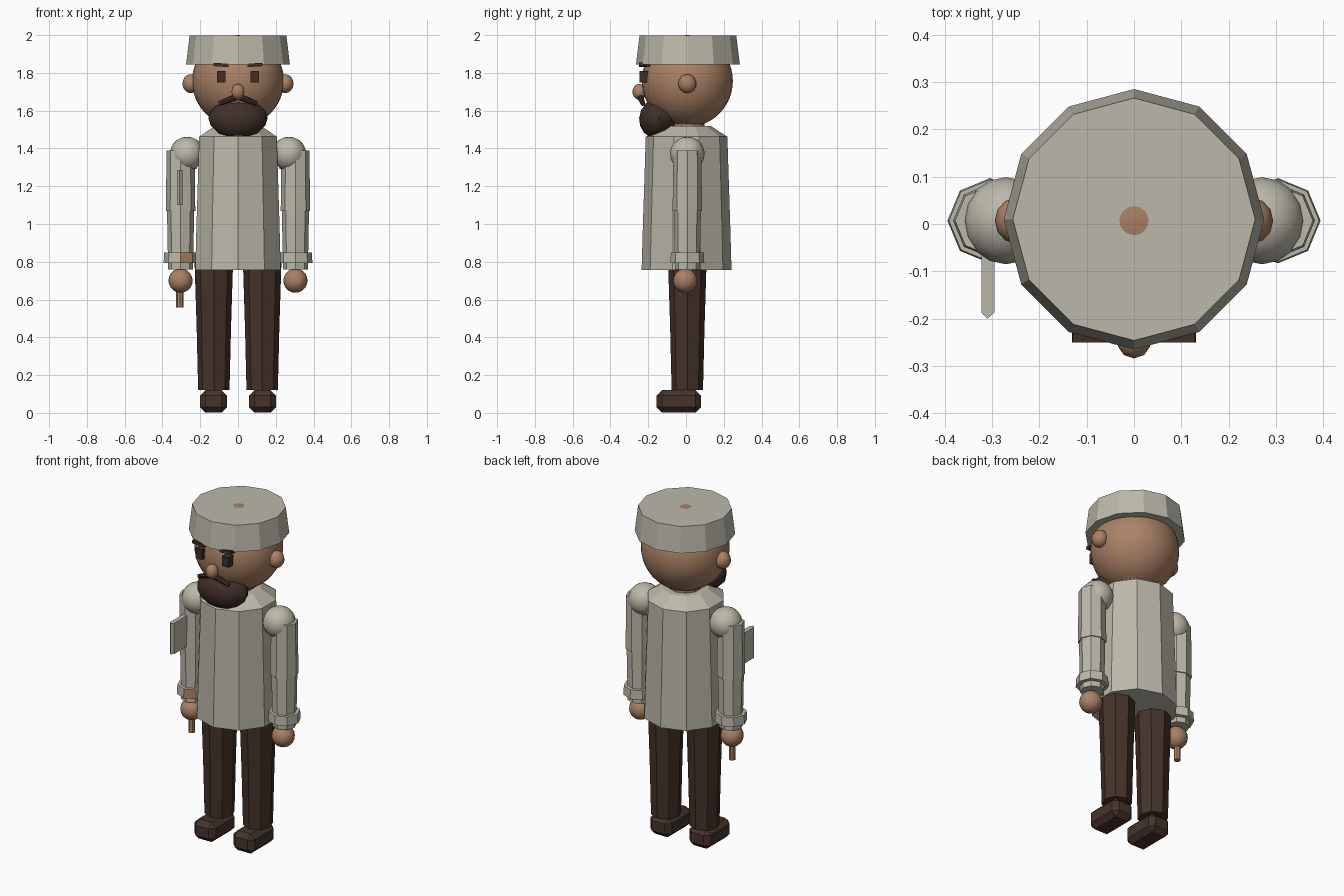
import bpy, bmesh, math
from mathutils import Matrix, Vector

if "Cube" in bpy.data.objects:
    bpy.data.objects.remove(bpy.data.objects["Cube"])

CY = 0.007  # common depth of the body axis


def mat(name, rgb):
    m = bpy.data.materials.new(name)
    m.diffuse_color = (*rgb, 1)
    m.use_nodes = True
    m.node_tree.nodes["Principled BSDF"].inputs["Base Color"].default_value = m.diffuse_color
    return m


CLOTH = mat("pale_cloth", (0.50, 0.48, 0.40))
SKIN = mat("skin", (0.40, 0.22, 0.13))
TROUSER = mat("dark_brown_trousers", (0.058, 0.032, 0.023))
HAIR = mat("dark_hair", (0.050, 0.029, 0.022))
SHOE = mat("shoe_brown", (0.060, 0.034, 0.025))


def finish(bm, name, material, smooth=False):
    bmesh.ops.recalc_face_normals(bm, faces=bm.faces)
    me = bpy.data.meshes.new(name)
    bm.to_mesh(me)
    bm.free()
    me.materials.append(material)
    ob = bpy.data.objects.new(name, me)
    bpy.context.collection.objects.link(ob)
    if smooth:
        bpy.ops.object.select_all(action='DESELECT')
        bpy.context.view_layer.objects.active = ob
        ob.select_set(True)
        bpy.ops.object.shade_smooth_by_angle(angle=math.radians(40))
    return ob


def loft(name, x, y, profile, sides, material):
    """Capped vertical stack of polygons; profile = [(z, radius), ...], one corner faces front."""
    bm = bmesh.new()
    rings = []
    for z, r in profile:
        rings.append([bm.verts.new((x + r * math.sin(2 * math.pi * i / sides),
                                    y - r * math.cos(2 * math.pi * i / sides), z))
                      for i in range(sides)])
    for a, b in zip(rings, rings[1:]):
        for i in range(sides):
            j = (i + 1) % sides
            bm.faces.new((a[i], a[j], b[j], b[i]))
    bm.faces.new(rings[0])
    bm.faces.new(rings[-1])
    return finish(bm, name, material)


def ball(name, loc, scale, material, u=20, v=12, tilt=0):
    bm = bmesh.new()
    M = (Matrix.Translation(loc) @ Matrix.Rotation(tilt, 4, 'X')
         @ Matrix.Diagonal((*scale, 1)))
    bmesh.ops.create_uvsphere(bm, u_segments=u, v_segments=v, radius=1, matrix=M)
    return finish(bm, name, material, True)


def box(name, loc, size, material, bevel=0, turn=0):
    bm = bmesh.new()
    bmesh.ops.create_cube(bm, size=1, matrix=Matrix.Diagonal((*size, 1)))
    if bevel:
        bmesh.ops.bevel(bm, geom=list(bm.edges), offset=bevel, segments=1, affect='EDGES')
    bm.transform(Matrix.Translation(loc) @ Matrix.Rotation(turn, 4, 'Y'))
    return finish(bm, name, material)


def rod(name, p, q, r1, r2, sides, material):
    bm = bmesh.new()
    p, q = Vector(p), Vector(q)
    d = q - p
    M = Matrix.Translation((p + q) / 2) @ d.to_track_quat('Z', 'Y').to_matrix().to_4x4()
    bmesh.ops.create_cone(bm, cap_ends=True, segments=sides, radius1=r1, radius2=r2,
                          depth=d.length, matrix=M)
    return finish(bm, name, material)


# Coat with sloped shoulders, neck
loft("coat", 0, 0.003, [(0.757, 0.238), (1.0, 0.231), (1.462, 0.216), (1.518, 0.13)], 10, CLOTH)
loft("neck", 0, CY, [(1.45, 0.09), (1.58, 0.09)], 10, SKIN)

# Head and flat round cap
ball("head", (0, CY, 1.757), (0.243, 0.241, 0.243), SKIN, 32, 24)
loft("cap", 0, 0.01, [(1.845, 0.275), (1.998, 0.256)], 12, CLOTH)

# Face
ball("nose", (0, -0.247, 1.70), (0.036, 0.037, 0.042), SKIN, 10, 8)
ball("beard", (0, -0.145, 1.56), (0.157, 0.102, 0.11), HAIR, 12, 8, math.radians(-25))

for s, side in ((-1, "right"), (1, "left")):
    ball(f"{side}_ear", (s * 0.25, CY, 1.743), (0.044, 0.048, 0.05), SKIN, 12, 8)
    box(f"{side}_eye", (s * 0.088, -0.222, 1.78), (0.044, 0.05, 0.06), HAIR)
    box(f"{side}_brow", (s * 0.09, -0.22, 1.842), (0.08, 0.06, 0.018), HAIR,
        turn=s * math.radians(-4))
    rod(f"{side}_moustache", (s * 0.008, -0.242, 1.672), (s * 0.10, -0.228, 1.637),
        0.017, 0.013, 8, HAIR)

    # Arm
    ax = s * 0.304
    ball(f"{side}_shoulder", (s * 0.27, CY, 1.372), (0.09, 0.092, 0.09), CLOTH, 16, 10)
    loft(f"{side}_inner_arm", s * 0.245, CY, [(1.29, 0.025), (1.36, 0.025)], 8, SKIN)
    loft(f"{side}_upper_sleeve", ax, CY, [(1.07, 0.078), (1.39, 0.074)], 8, CLOTH)
    loft(f"{side}_lower_sleeve", ax, CY, [(0.76, 0.066), (1.075, 0.072)], 8, CLOTH)
    cuff = loft(f"{side}_cuff", ax, CY, [(0.793, 0.09), (0.848, 0.087)], 8, CLOTH)
    if s < 0:
        # Brown patch on the inner front facet of one cuff
        cuff.data.materials.append(SKIN)
        for f in cuff.data.polygons:
            n = f.normal
            if abs(n.z) < 0.5 and n.y < -0.7 and n.x > 0.2:
                f.material_index = 1
    ball(f"{side}_hand", (ax, -0.004, 0.70), (0.064, 0.064, 0.064), SKIN, 16, 10)

    # Leg and shoe
    loft(f"{side}_leg", s * 0.128, CY, [(0.12, 0.083), (0.45, 0.091), (0.80, 0.102)], 8, TROUSER)
    box(f"{side}_shoe", (s * 0.13, -0.038, 0.061), (0.142, 0.234, 0.118), SHOE, 0.028)

# Stick held in the right hand
loft("stick", -0.308, 0.0, [(0.558, 0.019), (0.70, 0.019)], 8, SKIN)

# Thin plate on the front of the right arm, with a pointed front edge
bm = bmesh.new()
outline = [(-0.322, -0.04), (-0.322, -0.187), (-0.309, -0.20), (-0.295, -0.187), (-0.295, -0.04)]
face = bm.faces.new([bm.verts.new((x, y, 1.10)) for x, y in outline])
ext = bmesh.ops.extrude_face_region(bm, geom=[face])
bmesh.ops.translate(bm, vec=(0, 0, 0.185),
                    verts=[g for g in ext["geom"] if isinstance(g, bmesh.types.BMVert)])
finish(bm, "arm_plate", CLOTH)
